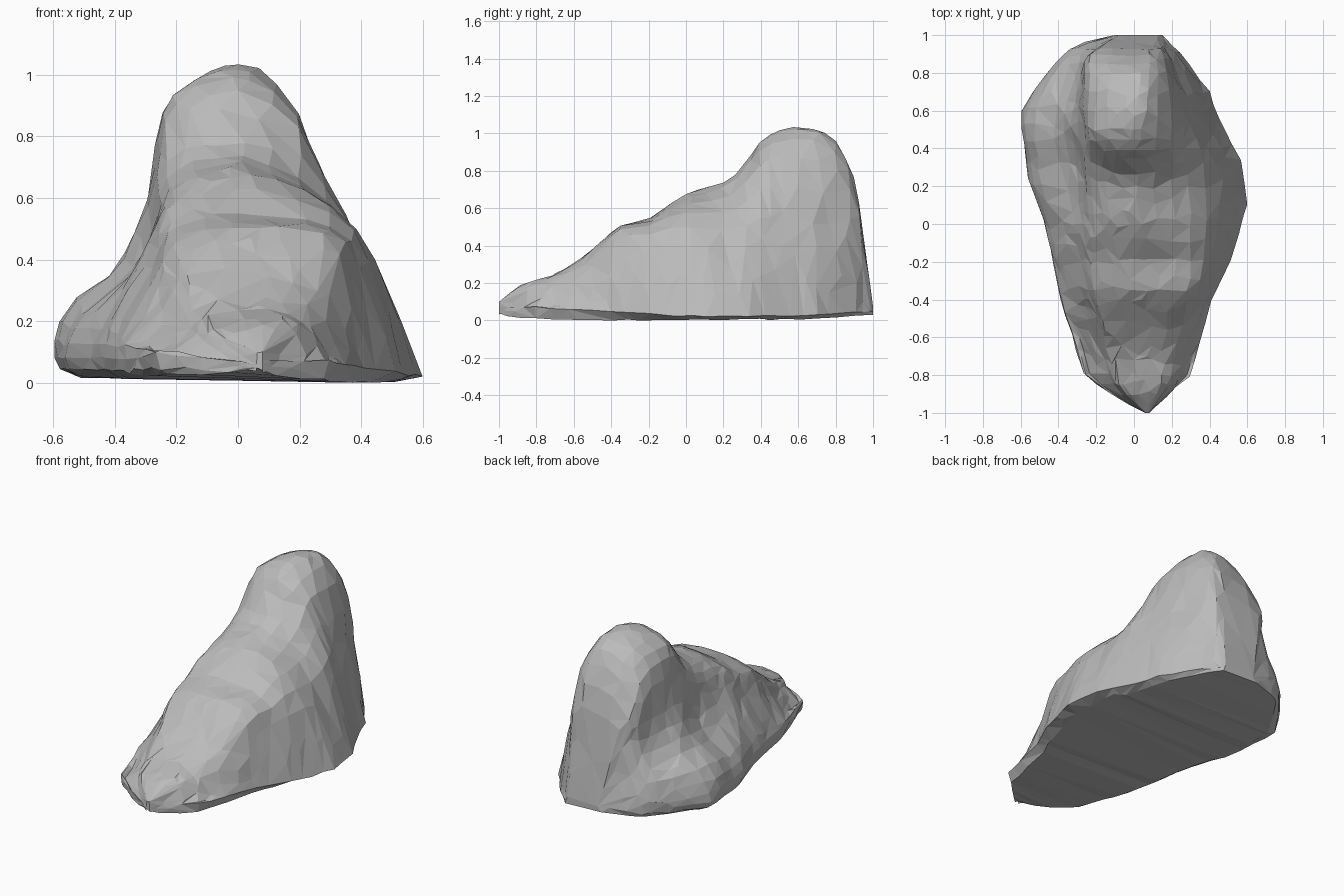
import bpy, bmesh, random
from mathutils import Vector, noise

old = bpy.data.objects.get("Cube")
if old:
    bpy.data.objects.remove(old, do_unlink=True)

random.seed(4)


def track(y, keys):
    """Value at y of a curve given as (y, value) keys."""
    if y <= keys[0][0]:
        return keys[0][1]
    for (y0, v0), (y1, v1) in zip(keys, keys[1:]):
        if y <= y1:
            return v0 + (v1 - v0) * (y - y0) / (y1 - y0)
    return keys[-1][1]


def mix(a, b, t):
    return a + (b - a) * t


# Outline of the foot, seen from above
FOOT_RIGHT = [(-1, .06), (-.92, -.1), (-.8, -.27), (-.4, -.4), (0, -.48), (.25, -.58),
              (.6, -.61), (.8, -.47), (.94, -.34), (1, -.11)]
FOOT_LEFT = [(-1, .08), (-.8, .3), (-.4, .41), (-.2, .51), (.1, .6), (.33, .57),
             (.5, .48), (.7, .4), (.9, .25), (1, .15)]
# Height of the ridge, from the low toe to the peak and down the back
RIDGE = [(-1, .1), (-.95, .14), (-.86, .21), (-.7, .24), (-.6, .31), (-.45, .43),
         (-.36, .51), (-.2, .54), (-.1, .62), (0, .68), (.18, .73), (.27, .78),
         (.36, .9), (.41, .99), (.48, 1.03), (.6, 1.04), (.72, 1.03), (.8, .98),
         (.87, .86), (.92, .71), (.955, .42), (1, .08)]
# Width of the crown along the ridge
CROWN_RIGHT = [(-1, .06), (-.85, -.08), (-.4, -.19), (0, -.22), (.25, -.24),
               (.6, -.26), (.9, -.23), (1, -.08)]
CROWN_LEFT = [(-1, .08), (-.85, .14), (-.4, .15), (-.1, .04), (.15, 0), (.4, .01),
              (.6, .06), (.9, .1), (1, .12)]
# Strength of the low shelf on one side and the high shoulder on the other
SHELF = [(-.1, 0), (.35, 1), (.8, 1), (.95, .4)]
SHOULDER = [(-.9, .3), (-.5, .6), (-.33, 1), (-.1, .75), (.25, .3), (.55, 0)]
# Rise of the underside at both ends, and height of the rim
UNDERSIDE = [(-1, .04), (-.93, .015), (-.5, 0), (.6, .005), (1, .03)]
RIM = [(-.8, .06), (-.4, .05), (0, .02)]


def section(y):
    """Cross-section of the rock at y, from one foot over the crown to the other."""
    right, left = track(y, FOOT_RIGHT), track(y, FOOT_LEFT)
    cr, cl = track(y, CROWN_RIGHT), track(y, CROWN_LEFT)
    h, s, b = track(y, RIDGE), track(y, SHELF), track(y, SHOULDER)
    low = min(.1, h * .5)
    base = track(y, UNDERSIDE)
    return [
        (mix(right, cr, .25), base + low * .15),
        (mix(right, cr, .08), base + low * .4),
        (right, low * 1.2),
        (mix(right, cr, mix(.23, .18, s)), h * mix(.37, .27, s)),
        (mix(right, cr, mix(.62, .55, s)), h * mix(.62, .33, s)),
        (mix(right, cr, mix(.8, .83, s)), h * mix(.76, .47, s)),
        (mix(right, cr, mix(.88, .94, s)), h * mix(.85, .67, s)),
        (cr, h * mix(.92, .85, s)),
        (mix(cr, cl, .36), h * mix(.98, .955, s)),
        (mix(cr, cl, .7), h * .99),
        (cl, h),
        (mix(cl, left, .35), h * mix(.87, .99, b)),
        (mix(cl, left, mix(.64, .69, b)), h * mix(.5, .94, b)),
        (mix(cl, left, .85), h * mix(.25, .5, b)),
        (left, base + min(low * .7, track(y, RIM))),
        (mix(left, cl, .15), base),
    ]


def resample(points, per_edge=2):
    """Split every edge of a section into equal parts."""
    out = []
    for a, b in zip(points, points[1:]):
        out += [(mix(a[0], b[0], i / per_edge), mix(a[1], b[1], i / per_edge))
                for i in range(per_edge)]
    return out + [points[-1]]


# Rock body: loft the sections from toe to back
bm = bmesh.new()
stations = [-1, -.975] + [-.95 + .05 * i for i in range(38)] + [.925, .955, .98, 1]
rings = []
for y in sorted(stations):
    rings.append([bm.verts.new((x, y, z)) for x, z in resample(section(y))])

for a, b in zip(rings, rings[1:]):
    for i in range(len(a)):
        j = (i + 1) % len(a)
        bm.faces.new((a[i], a[j], b[j], b[i]))
bm.faces.new(rings[0])
bm.faces.new(rings[-1][::-1])

# Soften the creases above the rim, then chip the surface unevenly
worn = [v for v in bm.verts if v.co.z > .11 and abs(v.co.y) < .99]
for _ in range(3):
    bmesh.ops.smooth_vert(bm, verts=worn, factor=.5,
                          use_axis_x=True, use_axis_y=True, use_axis_z=True)
for v in bm.verts:
    if abs(v.co.y) < .97:
        v.co += noise.noise_vector(v.co * 5) * .014 * min(1, v.co.z * 5)
        v.co += Vector([random.uniform(-.004, .004) for _ in range(3)])
    v.co.z = max(0, v.co.z)

bmesh.ops.remove_doubles(bm, verts=bm.verts, dist=.004)
bmesh.ops.triangulate(bm, faces=bm.faces)
bmesh.ops.recalc_face_normals(bm, faces=bm.faces)

mesh = bpy.data.meshes.new("rock")
bm.to_mesh(mesh)
bm.free()
rock = bpy.data.objects.new("rock", mesh)
bpy.context.collection.objects.link(rock)

# Irregular flat facets
facets = rock.modifiers.new("facets", 'DECIMATE')
facets.ratio = .4

# Plain grey stone
stone = bpy.data.materials.new("grey stone")
stone.use_nodes = True
colour = (.5, .5, .5, 1)
stone.diffuse_color = colour
stone.node_tree.nodes["Principled BSDF"].inputs["Base Color"].default_value = colour
mesh.materials.append(stone)
